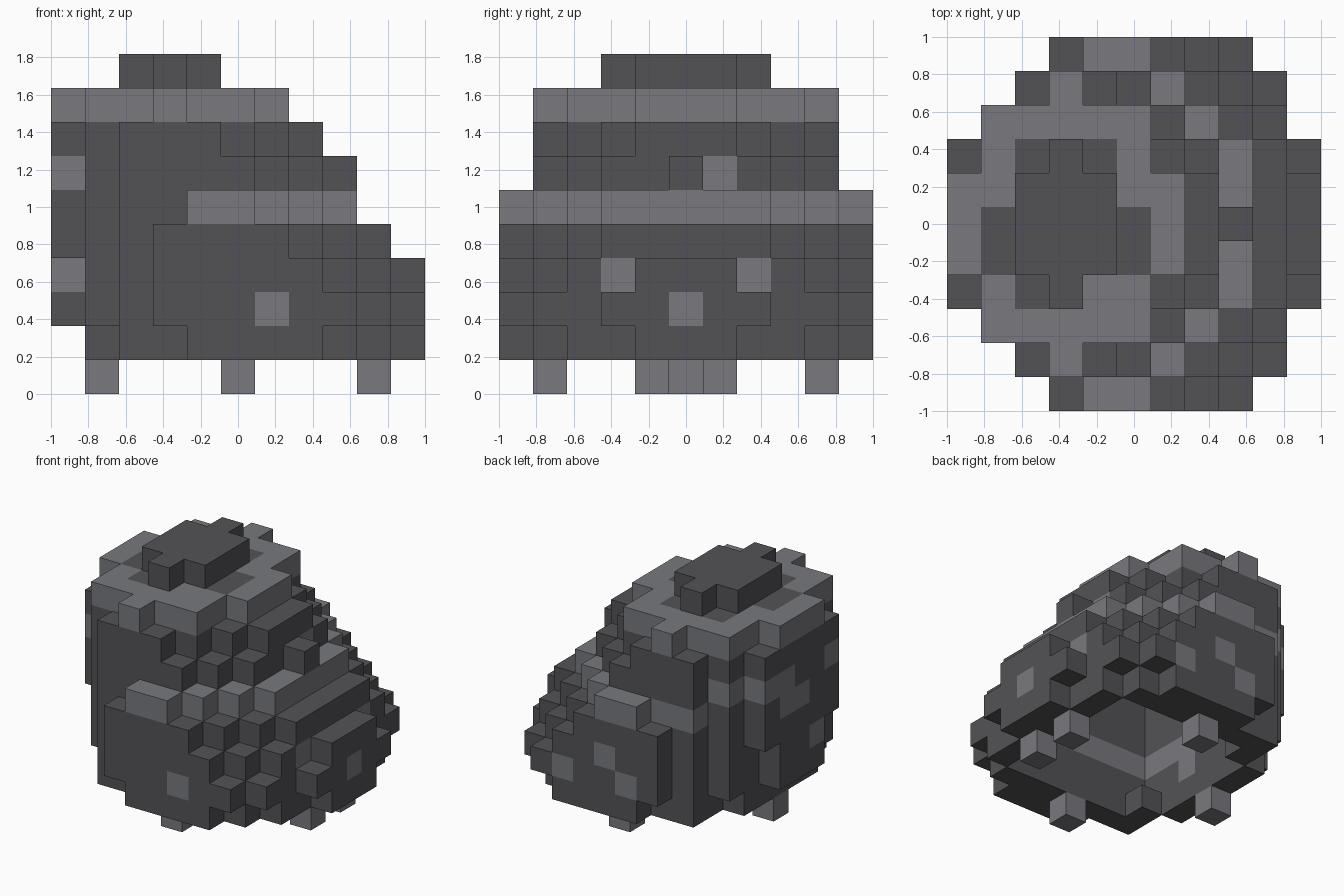
import bpy, bmesh
from mathutils import Vector

if "Cube" in bpy.data.objects:
    bpy.data.objects.remove(bpy.data.objects["Cube"])

N = 11                 # blocks along the longest side
S = 2.0 / N            # block size


def material(name, rgb):
    m = bpy.data.materials.new(name)
    m.diffuse_color = (*rgb, 1.0)
    m.use_nodes = True
    m.node_tree.nodes["Principled BSDF"].inputs["Base Color"].default_value = m.diffuse_color
    return m


MATS = [material("dark grey stone", (0.086, 0.084, 0.092)),
        material("light grey stone", (0.188, 0.190, 0.210))]

# Block spans (first x, last x) per layer, for rows from the front edge to the
# middle row; the back half mirrors the front half.
LAYERS = {
    1: [(4, 7), (2, 8), (2, 9), (1, 9), (1, 10), (1, 10)],
    2: [(3, 8), (2, 9), (1, 9), (1, 10), (0, 10), (0, 10)],
    3: [(3, 7), (2, 8), (1, 9), (1, 9), (0, 10), (0, 10)],
    4: [(3, 6), (2, 7), (1, 8), (0, 9), (0, 9), (0, 9)],
    5: [(4, 5), (2, 6), (1, 7), (0, 8), (0, 8), (0, 8)],
    6: [None, (2, 5), (1, 6), (0, 7), (0, 7), (0, 8)],
    7: [None, (2, 4), (1, 5), (0, 6), (0, 7), (0, 7)],
    8: [None, (3, 3), (1, 5), (1, 5), (0, 6), (0, 6)],
    9: [None, None, None, (3, 3), (2, 4), (2, 4)],
}
LEGS = {(9, 4, 0), (9, 6, 0), (5, 1, 0), (5, 9, 0), (1, 5, 0)}

# Light spots in the dark walls
SPOTS = {(6, 0, 2), (10, 5, 2), (9, 3, 3), (9, 7, 3), (7, 6, 6),
         (4, 10, 2), (5, 10, 3), (7, 10, 2), (0, 4, 3), (0, 3, 6),
         (0, 7, 6), (1, 8, 6), (0, 6, 6), (0, 6, 5), (0, 5, 5), (1, 4, 2)}
# Dark spots in the light rim
RIM_SPOTS = {(2, 7), (4, 7), (2, 3), (1, 4), (1, 5), (5, 4), (5, 5)}

solid = set()
for k, rows in LAYERS.items():
    for j in range(N):
        span = rows[min(j, N - 1 - j)]
        if span:
            solid |= {(i, j, k) for i in range(span[0], span[1] + 1)}


def in_cavity(c):
    """Hollow inside, two blocks in from each side and open at the bottom."""
    i, j, k = c
    return (2 <= i <= 8 and 2 <= j <= 8 and
            all(n in solid for n in ((i - 1, j, k), (i + 1, j, k),
                                     (i, j - 1, k), (i, j + 1, k),
                                     (i, j, k + 1))))


cavity = {c for c in solid if in_cavity(c)}
blocks = (solid - cavity) | LEGS


def is_light(c, neighbour):
    i, j, k = c
    if k == 0 or c in SPOTS:
        return True
    if neighbour in cavity and neighbour[2] == k:   # band on the inner walls
        return k == 3
    if k == 8:
        return (i, j) not in RIM_SPOTS
    if k == 5:                       # band round the front, right and back
        return i >= 4 or (i >= 2 and j >= 9)
    return False


DIRS = [Vector(d) for d in
        ((1, 0, 0), (-1, 0, 0), (0, 1, 0), (0, -1, 0), (0, 0, 1), (0, 0, -1))]


def build_part(name, cells):
    """Make one object from the exposed faces of its blocks."""
    bm = bmesh.new()
    for c in sorted(cells):
        mid = Vector(c) + Vector((0.5, 0.5, 0.5))
        for d in DIRS:
            neighbour = tuple(int(v) for v in Vector(c) + d)
            if neighbour in blocks:
                continue
            u = Vector((d.y, d.z, d.x))
            w = d.cross(u)
            corners = [mid + (d + u * a + w * b) / 2
                       for a, b in ((-1, -1), (1, -1), (1, 1), (-1, 1))]
            f = bm.faces.new([bm.verts.new(
                (p.x * S - 1, p.y * S - 1, p.z * S)) for p in corners])
            f.material_index = int(is_light(c, neighbour))
    bmesh.ops.remove_doubles(bm, verts=bm.verts, dist=1e-4)
    me = bpy.data.meshes.new(name)
    bm.to_mesh(me)
    bm.free()
    for m in MATS:
        me.materials.append(m)
    ob = bpy.data.objects.new(name, me)
    bpy.context.collection.objects.link(ob)
    return ob


# Parts from the ground up
PARTS = {"legs": (0, 0), "lower_shell": (1, 4), "light_band": (5, 5),
         "upper_shell": (6, 7), "rim": (8, 8), "cap": (9, 9)}
for name, (lo, hi) in PARTS.items():
    build_part(name, {c for c in blocks if lo <= c[2] <= hi})
